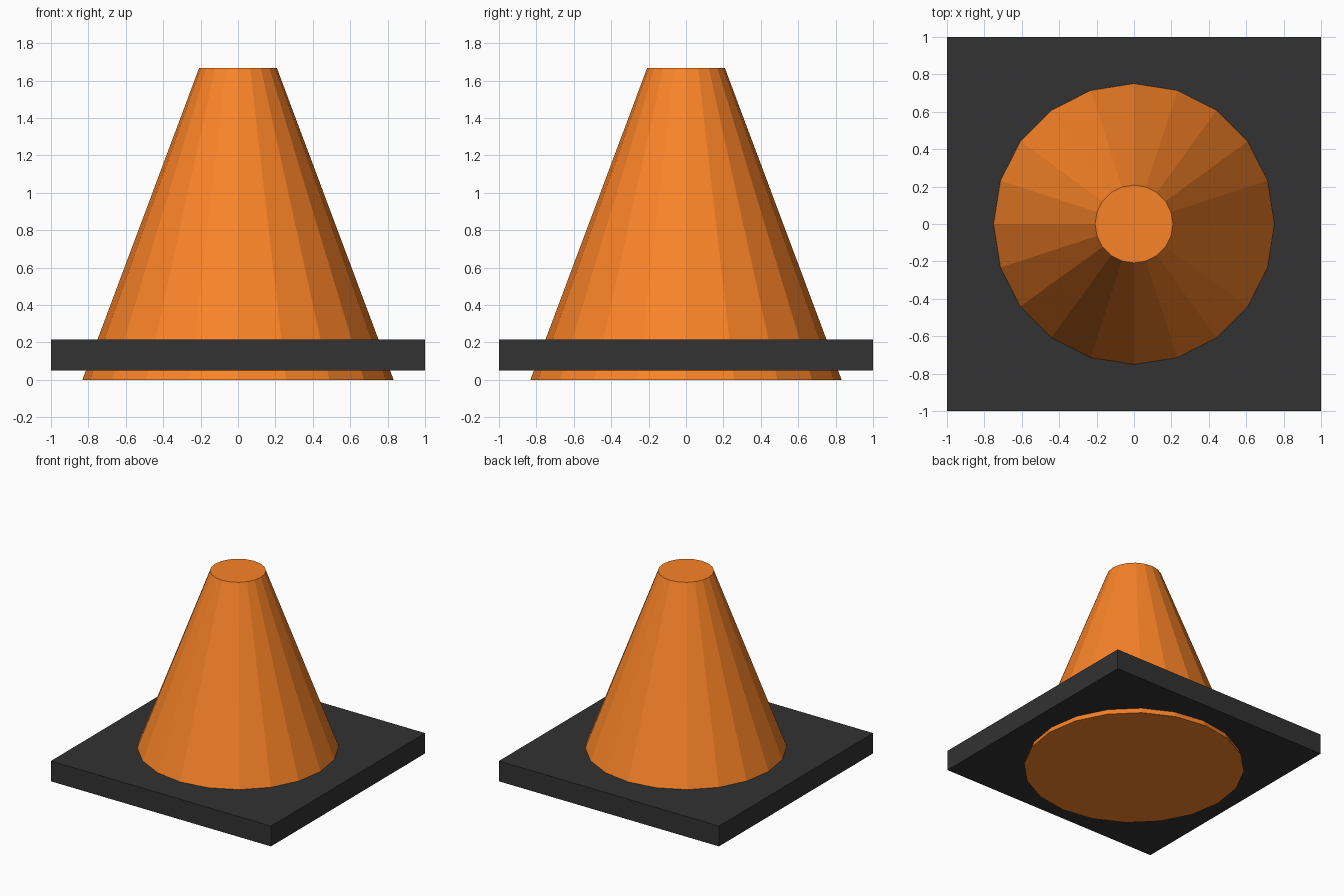
import bpy

if "Cube" in bpy.data.objects:
    bpy.data.objects.remove(bpy.data.objects["Cube"])


def paint(obj, name, color):
    mat = bpy.data.materials.new(name)
    mat.diffuse_color = color
    mat.use_nodes = True
    mat.node_tree.nodes["Principled BSDF"].inputs["Base Color"].default_value = mat.diffuse_color
    obj.data.materials.append(mat)


# Tapered cone body, flat 20-sided, capped at both ends
bpy.ops.mesh.primitive_cone_add(vertices=20, radius1=0.832, radius2=0.208,
                                depth=1.667, location=(0, 0, 1.667 / 2))
cone = bpy.context.object
cone.name = "cone_body"
paint(cone, "orange", (0.956, 0.23, 0.021, 1))

# Square base slab, slightly above the cone's lower rim
bottom, top = 0.05, 0.217
bpy.ops.mesh.primitive_cube_add(size=1, location=(0, 0, (bottom + top) / 2))
base = bpy.context.object
base.name = "base_slab"
for v in base.data.vertices:
    v.co.x *= 2
    v.co.y *= 2
    v.co.z *= top - bottom
paint(base, "dark_rubber", (0.032, 0.032, 0.032, 1))
